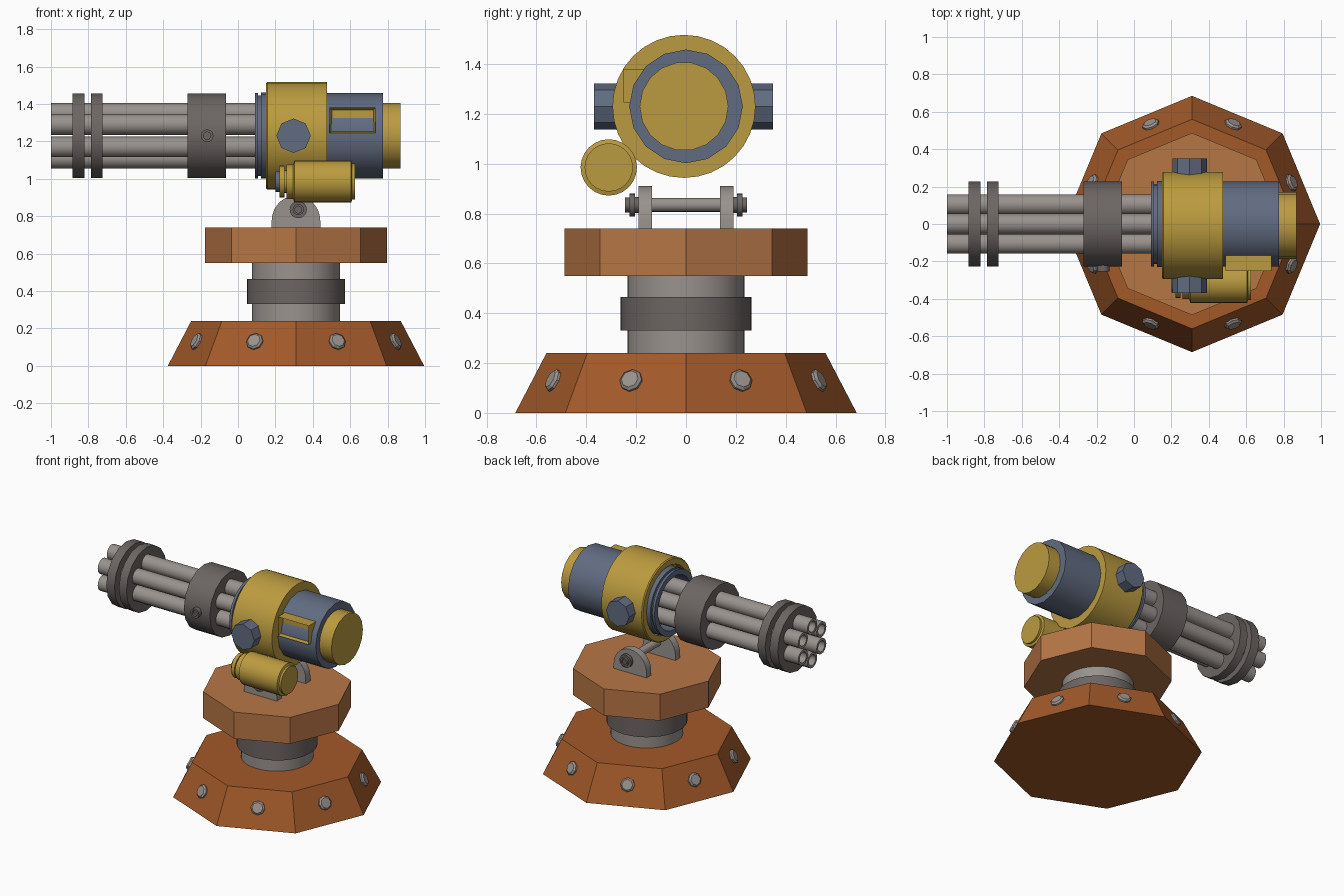
import bpy, bmesh
from math import sin, cos, pi, radians
from mathutils import Vector

if "Cube" in bpy.data.objects:
    bpy.data.objects.remove(bpy.data.objects["Cube"])


def mat(name, rgb):
    m = bpy.data.materials.new(name)
    m.diffuse_color = (*rgb, 1)
    m.use_nodes = True
    m.node_tree.nodes["Principled BSDF"].inputs["Base Color"].default_value = m.diffuse_color
    return m


RUST = mat("rust", (0.36, 0.10, 0.022))
COPPER = mat("copper", (0.47, 0.18, 0.06))
YELLOW = mat("yellow", (0.50, 0.33, 0.05))
BLUE = mat("blue", (0.12, 0.15, 0.22))
STEEL = mat("steel", (0.32, 0.29, 0.27))
DARK = mat("dark_steel", (0.15, 0.13, 0.125))


def finish(name, bm, material):
    bmesh.ops.recalc_face_normals(bm, faces=bm.faces)
    me = bpy.data.meshes.new(name)
    bm.to_mesh(me)
    bm.free()
    me.materials.append(material)
    me.shade_smooth()
    me.set_sharp_from_angle(angle=radians(31))
    ob = bpy.data.objects.new(name, me)
    bpy.context.collection.objects.link(ob)
    return ob


def lathe(name, profile, origin, axis, sides, material):
    """Revolve (radius, distance along axis) points round an axis."""
    bm = bmesh.new()
    q = Vector(axis).to_track_quat('Z', 'Y')
    rings = []
    for r, t in profile:
        n = sides if r > 0 else 1
        rings.append([bm.verts.new(Vector(origin) + q @ Vector(
            (r * cos(2 * pi * i / sides), r * sin(2 * pi * i / sides), t)))
            for i in range(n)])
    for a, b in zip(rings, rings[1:]):
        for i in range(sides):
            j = (i + 1) % sides
            loop = [a[i % len(a)], a[j % len(a)], b[j % len(b)], b[i % len(b)]]
            bm.faces.new(list(dict.fromkeys(loop)))
    return finish(name, bm, material)


def solid(name, r, t0, t1, origin, axis, sides, material):
    return lathe(name, [(0, t0), (r, t0), (r, t1), (0, t1)], origin, axis, sides, material)


X, Y, Z = (1, 0, 0), (0, 1, 0), (0, 0, 1)
CX, AZ = 0.31, 1.23          # pedestal centre, gun axis height
FOOT = (CX, 0, 0)

# Pedestal
lathe("base", [(0, 0), (0.685, 0), (0.56, 0.24), (0, 0.24)], FOOT, Z, 8, RUST)
solid("column", 0.235, 0.23, 0.56, FOOT, Z, 32, STEEL)
solid("column_collar", 0.263, 0.33, 0.465, FOOT, Z, 32, DARK)
solid("turntable", 0.487, 0.55, 0.74, FOOT, Z, 8, COPPER)

# One bolt on each sloping base face
for k in range(8):
    a = pi / 8 + k * pi / 4
    d = 0.57
    lathe(f"base_bolt_{k}", [(0, -0.02), (0.047, -0.02), (0.047, 0.012), (0.036, 0.022), (0, 0.022)],
          (CX + d * cos(a), d * sin(a), 0.127), (0.24 * cos(a), 0.24 * sin(a), 0.115), 8, STEEL)

# Rounded lugs and cross pin
for s in (-1, 1):
    bm = bmesh.new()
    pts = [(0.13, 0.735)] + [(0.13 * cos(pi * i / 14), 0.775 + 0.135 * sin(pi * i / 14))
                             for i in range(15)] + [(-0.13, 0.735)]
    f = bm.faces.new([bm.verts.new((CX + x, s * 0.137, z)) for x, z in pts])
    g = bmesh.ops.extrude_face_region(bm, geom=[f])["geom"]
    bmesh.ops.translate(bm, vec=(0, s * 0.053, 0), verts=[v for v in g if isinstance(v, bmesh.types.BMVert)])
    finish("lug_left" if s < 0 else "lug_right", bm, STEEL)
    lathe("pin_head", [(0, 0.18), (0.032, 0.18), (0.032, 0.205), (0.046, 0.205), (0.046, 0.227),
                       (0.03, 0.227), (0.03, 0.244), (0.018, 0.244), (0.018, 0.232), (0, 0.232)],
          (0.322, 0, 0.835), (0, s, 0), 16, DARK)
solid("cross_pin", 0.028, -0.2, 0.2, (0.322, 0, 0.835), Y, 16, STEEL)

# Gun body
AX = (0, 0, AZ)
AXB = (0, -0.008, AZ)
lathe("body_housing", [(0, 0.2), (0.24, 0.2), (0.24, 0.15), (0.28, 0.15), (0.287, 0.157),
                       (0.287, 0.475), (0, 0.475)], AXB, X, 32, YELLOW)
lathe("front_ring", [(0.19, 0.205), (0.19, 0.09), (0.228, 0.09), (0.228, 0.108), (0.215, 0.108),
                     (0.215, 0.122), (0.23, 0.122), (0.23, 0.205)], AX, X, 24, BLUE)
solid("rear_housing", 0.228, 0.46, 0.775, AX, X, 16, BLUE)
solid("rear_cap", 0.178, 0.76, 0.87, AXB, X, 18, YELLOW)
solid("trunnion", 0.092, -0.362, 0.358, (0.297, -0.008, AZ), Y, 8, BLUE)

# Six hollow barrels
for k in range(6):
    a = pi / 2 + k * pi / 3
    lathe(f"barrel_{k}", [(0, -0.85), (0.038, -0.85), (0.038, -1.0), (0.055, -1.0), (0.055, 0.21), (0, 0.21)],
          (0, 0.12 * cos(a), AZ + 0.12 * sin(a)), X, 16, STEEL)

# Barrel clamps
for name, x0, x1 in (("muzzle_disc_front", -0.885, -0.82), ("muzzle_disc_rear", -0.785, -0.725),
                     ("barrel_clamp", -0.27, -0.065)):
    solid(name, 0.227, x0, x1, AX, X, 16, DARK)
lathe("clamp_bolt", [(0, 0.2), (0.034, 0.2), (0.034, 0.255), (0.02, 0.255), (0.02, 0.238), (0, 0.238)],
      (-0.165, 0, AZ), (0, -1, 0), 12, DARK)

# Drive motor under the left side
MO = (0, -0.31, 0.985)
lathe("motor", [(0, 0.222), (0.085, 0.222), (0.085, 0.248), (0.06, 0.248), (0.06, 0.258), (0.092, 0.258),
                (0.092, 0.295), (0.113, 0.302), (0.113, 0.605), (0.097, 0.61), (0.097, 0.625), (0, 0.625)],
      MO, X, 24, YELLOW)
solid("motor_shaft", 0.055, 0.2, 0.225, MO, X, 12, BLUE)

# Open-fronted side box
bm = bmesh.new()
bmesh.ops.create_cube(bm, size=1)
for v in bm.verts:
    v.co = Vector((0.6125 + v.co.x * 0.245, -0.17 + v.co.y * 0.16, 1.3125 + v.co.z * 0.135))
bm.normal_update()
front = [f for f in bm.faces if f.normal.y < -0.9]
bmesh.ops.inset_region(bm, faces=front, thickness=0.016)
bmesh.ops.translate(bm, vec=(0, 0.045, 0), verts=front[0].verts)
finish("side_box", bm, YELLOW)
